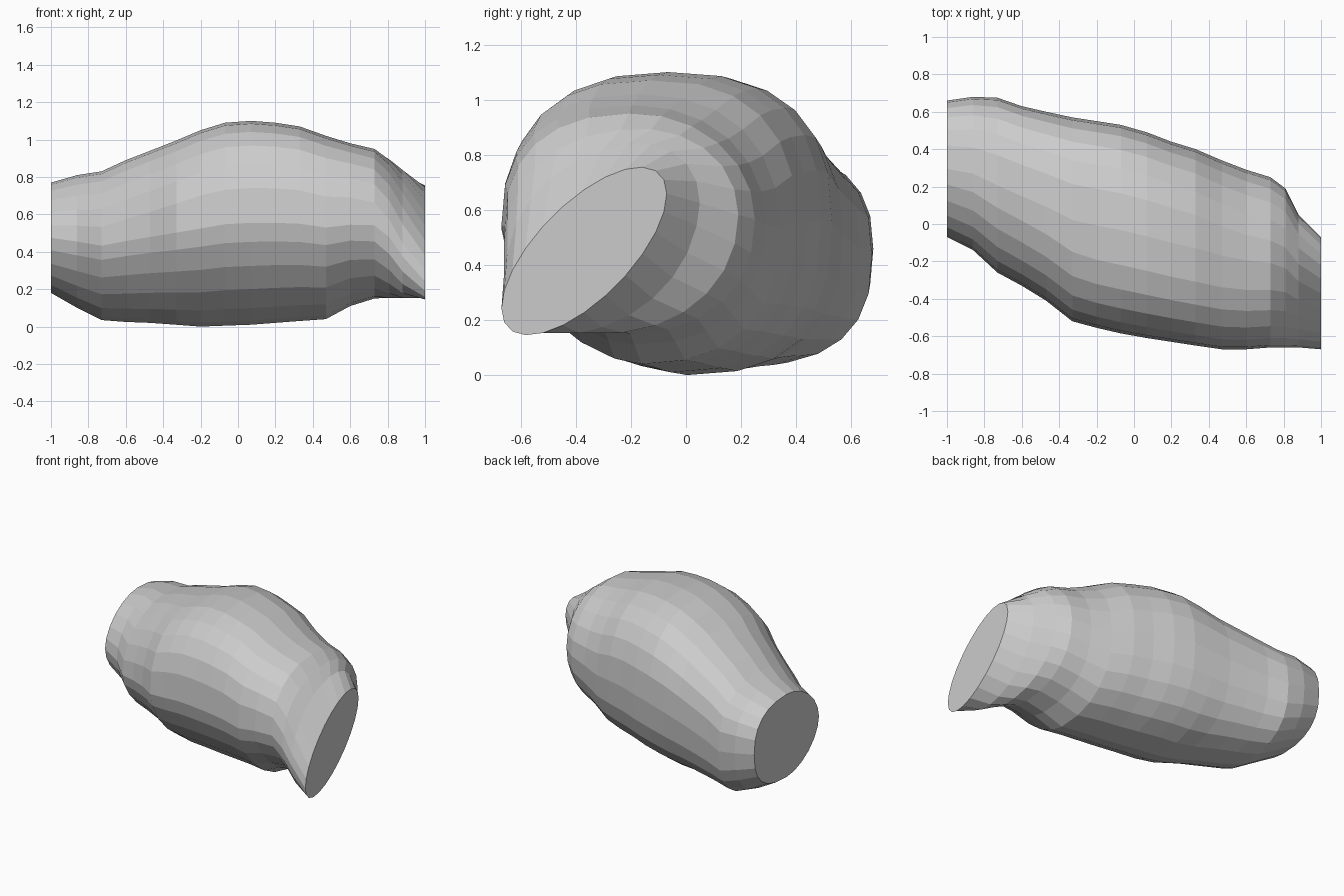
import bpy, bmesh
from math import sin, cos, radians, pi, copysign

SIDES = 24

# stations along the body: x, y min, y max, z min, z max, slant in degrees
STATIONS = [
    (-1.00, -0.07, 0.66, 0.18, 0.77, 0),
    (-0.86, -0.14, 0.68, 0.10, 0.81, 0),
    (-0.73, -0.26, 0.675, 0.035, 0.83, 0),
    (-0.60, -0.33, 0.63, 0.025, 0.89, 0),
    (-0.47, -0.41, 0.60, 0.02, 0.94, 0),
    (-0.33, -0.52, 0.57, 0.01, 0.995, 0),
    (-0.20, -0.555, 0.55, 0.0, 1.05, 0),
    (-0.07, -0.585, 0.53, 0.005, 1.09, 0),
    (0.07, -0.61, 0.49, 0.01, 1.10, 0),
    (0.20, -0.63, 0.44, 0.02, 1.09, 0),
    (0.33, -0.65, 0.40, 0.03, 1.07, 0),
    (0.47, -0.67, 0.34, 0.04, 1.02, 0),
    (0.60, -0.67, 0.29, 0.11, 0.98, 0),
    (0.73, -0.66, 0.25, 0.15, 0.95, 2),
    (0.81, -0.66, 0.19, 0.15, 0.895, 9),
    (0.88, -0.66, 0.05, 0.15, 0.84, 22),
    (1.00, -0.67, -0.07, 0.145, 0.755, 43),
]

# corner fullness (below 1 = fuller): x, back top, front top, front bottom, back bottom
CORNERS = [
    (-1.0, 0.80, 1.10, 1.10, 0.80),
    (-0.7, 0.78, 1.00, 1.25, 0.78),
    (-0.2, 0.78, 0.80, 1.25, 0.80),
    (0.3, 0.80, 0.78, 1.25, 0.82),
    (0.7, 1.00, 0.82, 1.20, 0.88),
    (1.0, 1.00, 1.00, 1.00, 1.00),
]


def corners_at(x):
    for a, b in zip(CORNERS, CORNERS[1:]):
        if x <= b[0]:
            f = (x - a[0]) / (b[0] - a[0])
            return [p + (q - p) * f for p, q in zip(a[1:], b[1:])]


def soft(v, p):
    return copysign(abs(v) ** p, v)


def ring(bm, x, y0, y1, z0, z1, slant):
    """One slanted oval cross-section with its own fullness per corner."""
    powers = corners_at(x)
    verts = []
    for i in range(SIDES):
        t = 2 * pi * (i + 0.01) / SIDES
        p = powers[int(4 * i / SIDES)]
        y = (y0 + y1) / 2 + (y1 - y0) / 2 * soft(cos(t), p)
        z = (z0 + z1) / 2 + (z1 - z0) / 2 * soft(sin(t + radians(slant)), p)
        verts.append(bm.verts.new((x, y, z)))
    return verts


# lofted body with flat cut ends
bm = bmesh.new()
rings = [ring(bm, *s) for s in STATIONS]
for a, b in zip(rings, rings[1:]):
    for i in range(SIDES):
        j = (i + 1) % SIDES
        bm.faces.new((a[i], a[j], b[j], b[i]))
bm.faces.new(rings[0])
bm.faces.new(rings[-1])

bmesh.ops.recalc_face_normals(bm, faces=bm.faces)
mesh = bpy.data.meshes.new("body")
bm.to_mesh(mesh)
bm.free()
body = bpy.data.objects.new("body", mesh)
bpy.context.collection.objects.link(body)
